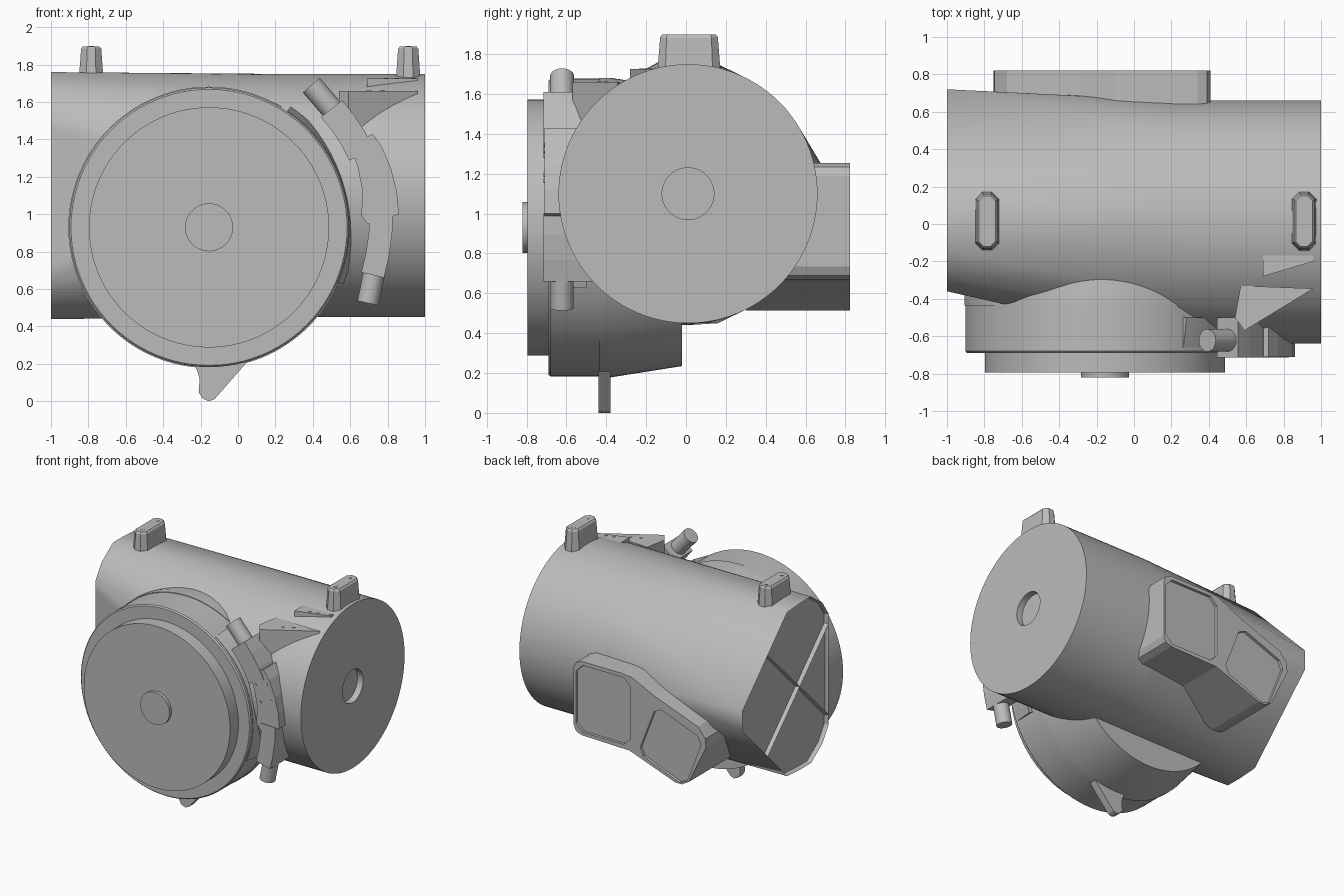
import bpy, bmesh, math
from mathutils import Vector

cube = bpy.data.objects.get("Cube")
if cube:
    bpy.data.objects.remove(cube, do_unlink=True)

grey = bpy.data.materials.new("plain_grey")
grey.use_nodes = True
grey.diffuse_color = (0.5, 0.5, 0.5, 1)
grey.node_tree.nodes["Principled BSDF"].inputs["Base Color"].default_value = (0.5, 0.5, 0.5, 1)

# Maps (a, b, depth) to world space for an extrusion along each axis
PLACE = {
    "X": lambda a, b, d: (d, a, b),
    "Y": lambda a, b, d: (a, d, b),
    "Z": lambda a, b, d: (a, b, d),
}


def finish(bm, name, smooth=True):
    bmesh.ops.recalc_face_normals(bm, faces=bm.faces)
    mesh = bpy.data.meshes.new(name)
    bm.to_mesh(mesh)
    bm.free()
    mesh.materials.append(grey)
    obj = bpy.data.objects.new(name, mesh)
    bpy.context.collection.objects.link(obj)
    if smooth:
        bpy.ops.object.select_all(action="DESELECT")
        obj.select_set(True)
        bpy.context.view_layer.objects.active = obj
        bpy.ops.object.shade_smooth_by_angle(angle=math.radians(25))
    return obj


def loft(name, rings, smooth=True):
    """Join closed rings of equal length and cap both ends."""
    bm = bmesh.new()
    loops = [[bm.verts.new(p) for p in ring] for ring in rings]
    n = len(loops[0])
    for low, high in zip(loops, loops[1:]):
        for i in range(n):
            j = (i + 1) % n
            bm.faces.new((low[i], low[j], high[j], high[i]))
    bm.faces.new(loops[0])
    bm.faces.new(loops[-1])
    return finish(bm, name, smooth)


def prism(name, outline, axis, start, end):
    return loft(name, [[PLACE[axis](a, b, d) for a, b in outline] for d in (start, end)], False)


def circle(a, b, r, n=96):
    return [(a + r * math.cos(2 * math.pi * i / n), b + r * math.sin(2 * math.pi * i / n))
            for i in range(n)]


def turned(name, centre, axis, profile, n=96):
    return loft(name, [[PLACE[axis](a, b, d) for a, b in circle(*centre, r, n)] for d, r in profile])


def rod(name, start, end, y, r):
    """Round bar lying in an upright plane, from one (x, z) point to another."""
    dx, dz = end[0] - start[0], end[1] - start[1]
    length = math.hypot(dx, dz)
    sx, sz = -dz / length, dx / length
    return loft(name, [[(x + sx * a, y + b, z + sz * a) for a, b in circle(0, 0, r, 32)]
                       for x, z in (start, end)])


def octagon(cx, cz, hx, hz, cut, tilt=0.0):
    pts = [(hx, hz - cut), (hx - cut, hz), (cut - hx, hz), (-hx, hz - cut),
           (-hx, cut - hz), (cut - hx, -hz), (hx - cut, -hz), (hx, cut - hz)]
    c, s = math.cos(tilt), math.sin(tilt)
    return [(cx + a * c - b * s, cz + a * s + b * c) for a, b in pts]


def ribbon(path, width):
    """Outline of a band following a path."""
    left, right = [], []
    for i, p in enumerate(path):
        a, b = Vector(path[max(i - 1, 0)]), Vector(path[min(i + 1, len(path) - 1)])
        d = (b - a).normalized()
        side = Vector((-d.y, d.x)) * width / 2
        left.append(tuple(Vector(p) + side))
        right.append(tuple(Vector(p) - side))
    return left + right[::-1]


# Main body with a shallow round recess in its left end
MID_Z = 1.1
BLEND_X = 0.25
turned("main_body", (0.01, MID_Z), "X",
       [(BLEND_X, 0.65), (1, 0.65), (1, 0.13), (0.95, 0.13)])

# Transition from round body to the faceted end with four pockets
bm = bmesh.new()
for y, z in [(0.72, 0.08), (0.16, 0.65), (0, 0.66), (-0.14, 0.66), (-0.28, 0.56), (-0.36, 0.44)]:
    for s in (1, -1):
        bm.verts.new((-1, y, MID_Z + s * z))
for y, z in circle(0.01, MID_Z, 0.65):
    bm.verts.new((BLEND_X, y, z))
bmesh.ops.convex_hull(bm, input=bm.verts)
bmesh.ops.dissolve_limit(bm, angle_limit=0.005, verts=bm.verts, edges=bm.edges)


def end_faces():
    return [f for f in bm.faces if all(v.co.x < -0.999 for v in f.verts)]


for s in (1, -1):
    faces = end_faces()
    parts = faces + list({e for f in faces for e in f.edges}) + list({v for f in faces for v in f.verts})
    bmesh.ops.bisect_plane(bm, geom=parts, plane_co=(-1, 0, MID_Z), plane_no=(0, 1, s))
pockets = end_faces()
bmesh.ops.inset_individual(bm, faces=pockets, thickness=0.014)
for v in {v for f in pockets for v in f.verts}:
    v.co.x += 0.03
finish(bm, "pocketed_end")

# Front drum: tapered rear, stepped rim, raised disc and hub
DRUM = (-0.155, 0.93)
turned("front_drum", DRUM, "Y",
       [(-0.02, 0.695), (-0.38, 0.752), (-0.435, 0.752), (-0.435, 0.747), (-0.68, 0.747),
        (-0.69, 0.738), (-0.69, 0.642), (-0.795, 0.642), (-0.795, 0.128), (-0.82, 0.128)])

# Flared collar between the drum and the arm
collar = []
for step in range(17):
    t = math.radians(-23 + 79 * step / 16)
    collar.append([(DRUM[0] + r * math.cos(t), y, DRUM[1] + r * math.sin(t))
                   for r, y in ((0.73, -0.66), (0.75, -0.66), (0.78, -0.5), (0.73, -0.5))])
loft("drum_collar", collar)

# Tab below the drum
prism("lower_tab", [(-0.26, 0.22), (-0.22, 0.17), (-0.205, 0.12), (-0.21, 0.05), (-0.19, 0.015),
                    (-0.155, 0), (-0.125, 0.012), (-0.03, 0.12), (0.04, 0.2), (0.06, 0.25)],
      "Y", -0.44, -0.38)

# Rear housing with two recessed panels
housing = prism("rear_housing",
                [(0.41, 0.735), (0.39, 0.69), (0.34, 0.67), (-0.08, 0.66), (-0.48, 0.515),
                 (-0.54, 0.515), (-0.6, 0.55), (-0.75, 0.86), (-0.745, 0.93), (-0.68, 1.01),
                 (-0.3, 1.15), (-0.1, 1.245), (0, 1.255), (0.34, 1.255), (0.39, 1.235), (0.41, 1.19)],
                "Y", 0.3, 0.822)
panels = [octagon(0.15, 0.96, 0.24, 0.265, 0.06),
          octagon(-0.44, 0.79, 0.22, 0.22, 0.05, math.radians(21))]
for i, outline in enumerate(panels):
    cutter = prism(f"panel_cutter_{i + 1}", outline, "Y", 0.8, 0.9)
    cutter.hide_render = True
    cutter.hide_set(True)
    mod = housing.modifiers.new("panel_recess", "BOOLEAN")
    mod.operation, mod.object, mod.solver = "DIFFERENCE", cutter, "EXACT"

# Two mounting lugs with bolt heads
for side, x in (("right", -0.785), ("left", 0.91)):
    rings = []
    for z, hx, hy in ((1.69, 0.068, 0.16), (1.885, 0.054, 0.145), (1.898, 0.044, 0.135)):
        rings.append([(a, b, z) for a, b in octagon(x, 0.015, hx, hy, hx * 0.6)])
    loft(f"{side}_lug", rings, False)
    for i, y in enumerate((-0.075, 0.11)):
        turned(f"{side}_lug_bolt_{i + 1}", (x, y), "Z", [(1.89, 0.015), (1.9, 0.015)], 16)

# Curved bracket arm beside the drum, in three sections
prism("arm_upper", ribbon([(0.5, 1.565), (0.56, 1.49), (0.62, 1.4), (0.66, 1.32)], 0.145),
      "Y", -0.715, -0.5)
prism("arm_middle", [(0.6, 1.37), (0.63, 1.385), (0.72, 1.43), (0.77, 1.36), (0.82, 1.24),
                     (0.85, 1.12), (0.86, 1.0), (0.82, 0.985), (0.81, 0.96), (0.69, 0.95),
                     (0.66, 0.99), (0.665, 1.13), (0.64, 1.25)], "Y", -0.71, -0.45)
prism("arm_lower", ribbon([(0.765, 1.0), (0.762, 0.9), (0.745, 0.78), (0.72, 0.675)], 0.125),
      "Y", -0.715, -0.45)
rod("arm_upper_stub", (0.392, 1.69), (0.53, 1.53), -0.622, 0.06)
rod("arm_lower_stub", (0.695, 0.525), (0.735, 0.72), -0.622, 0.058)
for i, (x, z) in enumerate(((0.65, 1.29), (0.75, 1.32), (0.69, 1.165), (0.79, 1.195))):
    turned(f"arm_bolt_{i + 1}", (x, z), "Y", [(-0.7, 0.012), (-0.714, 0.012)], 16)

# Triangular plates tying the arm to the body
prism("front_gusset", [(0.57, -0.33), (0.96, -0.345), (0.59, -0.57), (0.54, -0.5)], "Z", 1.42, 1.66)
prism("top_gusset", [(0.69, -0.28), (0.69, -0.15), (0.96, -0.155), (0.96, -0.2)], "Z", 1.62, 1.725)
gusset_bolts = [(0.7, -0.435, 1.66), (0.77, -0.4, 1.66),
                (0.79, -0.225, 1.725), (0.85, -0.21, 1.725), (0.94, -0.18, 1.725)]
for i, (x, y, z) in enumerate(gusset_bolts):
    turned(f"gusset_bolt_{i + 1}", (x, y), "Z", [(z - 0.01, 0.012), (z + 0.004, 0.012)], 16)
